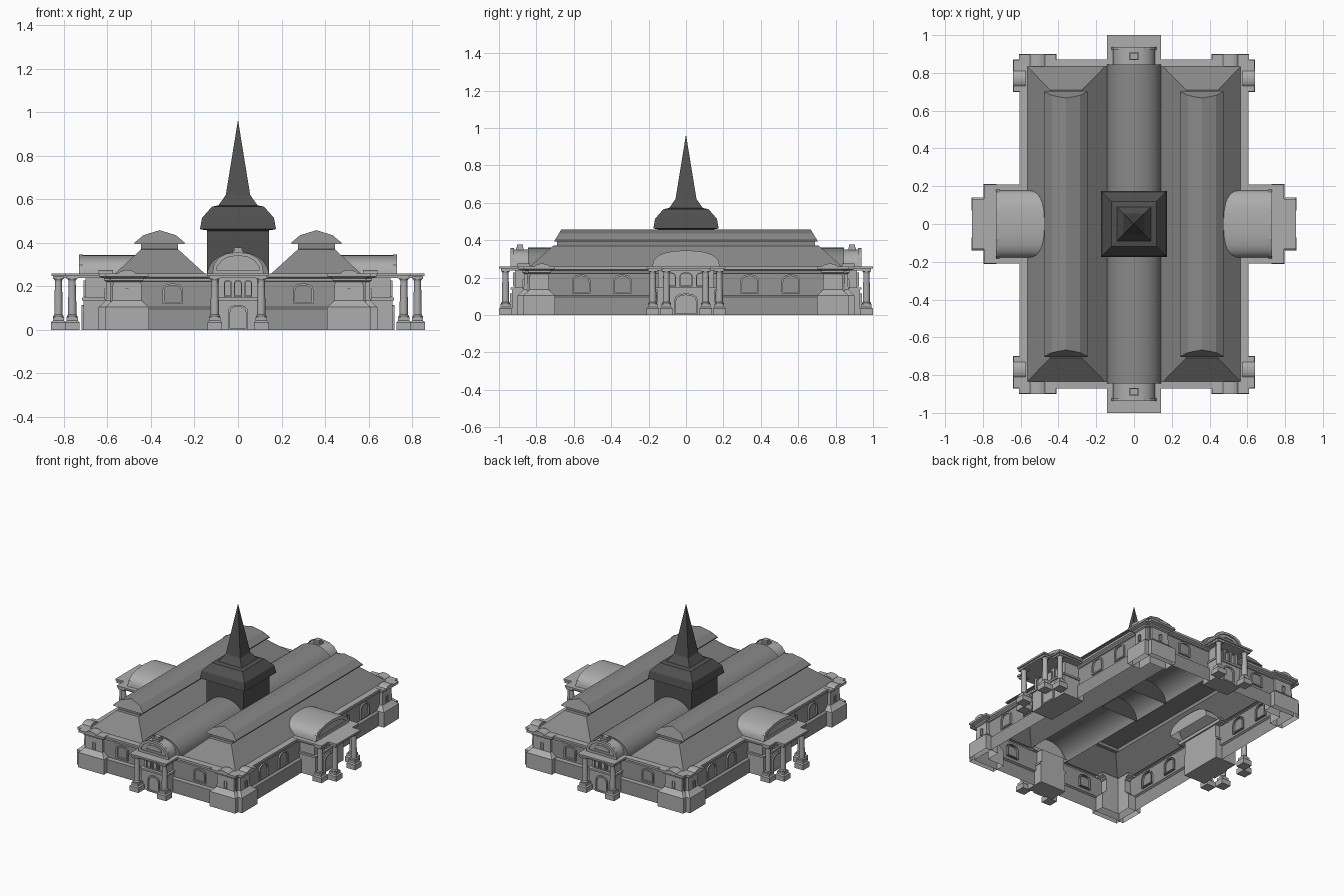
import bpy, bmesh
from math import sin, cos, pi, radians

if "Cube" in bpy.data.objects:
    bpy.data.objects.remove(bpy.data.objects["Cube"])


def mat(name, v):
    m = bpy.data.materials.new(name)
    m.diffuse_color = (v, v, v, 1)
    m.use_nodes = True
    m.node_tree.nodes["Principled BSDF"].inputs["Base Color"].default_value = m.diffuse_color
    return m


WALL, TRIM = mat("wall_grey", .30), mat("trim_grey", .42)
ROOF, DARK = mat("roof_grey", .25), mat("spire_grey", .08)


def loft(name, rings, m, mirror="", bottom=True, top=True, closed=True, smooth=False):
    """Skin a list of point rings, optionally capped and mirrored about the origin."""
    bm = bmesh.new()
    vs = [[bm.verts.new(p) for p in r] for r in rings]
    n = len(rings[0])
    for a, b in zip(vs, vs[1:]):
        for i in range(n if closed else n - 1):
            j = (i + 1) % n
            bm.faces.new((a[i], a[j], b[j], b[i]))
    if bottom:
        bm.faces.new(vs[0][::-1])
    if top:
        bm.faces.new(vs[-1])
    bmesh.ops.remove_doubles(bm, verts=bm.verts, dist=1e-5)
    bmesh.ops.recalc_face_normals(bm, faces=bm.faces)
    me = bpy.data.meshes.new(name)
    bm.to_mesh(me)
    bm.free()
    me.materials.append(m)
    ob = bpy.data.objects.new(name, me)
    bpy.context.collection.objects.link(ob)
    if mirror:
        mod = ob.modifiers.new("mirror", 'MIRROR')
        mod.use_axis = ("x" in mirror, "y" in mirror, False)
        mod.use_mirror_merge = False
    if smooth:
        bpy.ops.object.select_all(action='DESELECT')
        ob.select_set(True)
        bpy.context.view_layer.objects.active = ob
        bpy.ops.object.shade_smooth_by_angle(angle=radians(35))
    return ob


def rect(x0, x1, y0, y1, z):
    return [(x0, y0, z), (x1, y0, z), (x1, y1, z), (x0, y1, z)]


def box(name, x0, x1, y0, y1, z0, z1, m, mirror=""):
    return loft(name, [rect(x0, x1, y0, y1, z) for z in (z0, z1)], m, mirror)


def stack(name, levels, m, **kw):
    """Centred rectangles (half x, half y, z)."""
    return loft(name, [rect(-a, a, -b, b, z) for a, b, z in levels], m, **kw)


def lathe(name, cx, cy, prof, m, mirror):
    rings = [[(cx + r * cos(i * pi / 8), cy + r * sin(i * pi / 8), z) for i in range(16)] for r, z in prof]
    return loft(name, rings, m, mirror, smooth=True)


def arch(w, h, z0, e=2.0, n=16):
    """Half superellipse (u, z) outline."""
    pts = []
    for i in range(n + 1):
        c, s = cos(pi * i / n), sin(pi * i / n)
        pts.append((w * abs(c) ** (2 / e) * (1 if c > 0 else -1), z0 + h * abs(s) ** (2 / e)))
    return pts


def place(pts, side, d):
    """Put (u, z) points on a wall at distance d: 'f' = y wall, 's' = x wall."""
    return [(u, -d, z) if side == "f" else (d, u, z) for u, z in pts]


def barrel(name, side, d0, d1, w, h, z0, m, mirror="", e=2.0):
    p = arch(w, h, z0, e)
    return loft(name, [place(p, side, d0), place(p, side, d1)], m, mirror, closed=False, smooth=True)


def frame(name, side, d, u, w, z0, z1, rise, m=TRIM, mirror="xy", t=.009, out=.01):
    """Raised arched surround."""
    def line(k):
        return [(u + w - k, z0 + k)] + [(u + a, b) for a, b in arch(w - k, rise - k * .5, z1 - rise - k * .5, 2.3, 8)] + [(u - w + k, z0 + k)]
    rings = [place(line(k), side, q) for k, q in ((0, d - .01), (0, d + out), (t, d + out), (t, d - .01))]
    return loft(name, rings, m, mirror, False, False)


# main walls: plinth, shaft and cornice in open shells
stack("plinth", [(.60, .865, 0), (.60, .865, .095), (.585, .85, .105)], WALL, bottom=False, top=False)
stack("main_wall", [(.585, .85, .10), (.585, .85, .235)], WALL, bottom=False, top=False)
stack("cornice", [(.585, .85, .222), (.593, .858, .225), (.593, .858, .235), (.605, .872, .243),
                  (.605, .872, .258), (.565, .835, .26)], TRIM, bottom=False, top=False)

# twin hipped roofs with raised caps
loft("hipped_roof", [rect(.143, .575, -.845, .845, .25), rect(.275, .445, -.71, .71, .37),
                     rect(.275, .445, -.69, .69, .372), rect(.275, .445, -.69, .69, .397)],
     ROOF, "x", bottom=False, top=False)
cap = [(-.115, .394), (-.115, .401), (-.075, .435), (0, .458), (.075, .435), (.115, .401), (.115, .394)]
loft("roof_cap", [[(.36 + u, s * (.705 - (z - .394) * .6), z) for u, z in cap] for s in (-1, 1)], ROOF, "x")

# central vault, tower and spire
barrel("central_vault", "f", -.845, .845, .143, .11, .25, ROOF)
stack("tower", [(.143, .143, .24), (.143, .143, .455), (.15, .15, .462)], DARK, bottom=False)
stack("spire", [(.15, .15, .458), (.175, .175, .463), (.165, .165, .515), (.12, .12, .566), (.09, .09, .572),
                (.056, .056, .62), (0, 0, .965)], DARK, top=False)


# corner pavilions with notched outer corners
def corner(d, z):
    return [(.45 - d, .80, z), (.45 - d, .86 + d, z), (.57 + d, .86 + d, z), (.57 + d, .83 + d, z),
            (.60 + d, .83 + d, z), (.60 + d, .74 - d, z), (.54, .74 - d, z), (.54, .80, z)]


loft("corner_pavilion", [corner(d, z) for d, z in
                         ((.04, 0), (.04, .105), (.028, .115), (.008, .135), (.005, .222))],
     TRIM, "xy", bottom=False, top=False)
loft("corner_cornice", [corner(d, z) for d, z in
                        ((.005, .22), (.015, .226), (.015, .237), (.038, .245), (.038, .26))], TRIM, "xy")
for side, c, d in (("f", .51, .90), ("s", -.77, .64)):
    p = [(u + c, z) for u, z in arch(.042, .02, .255, n=8)]
    loft("corner_crest", [place(p, side, d - .065), place(p, side, d)], TRIM, "xy")
frame("corner_slit", "f", .865, .51, .012, .14, .19, .01, t=.004, out=.008)
frame("corner_slit", "s", .605, .78, .012, .14, .19, .01, t=.004, out=.008)

# wall windows
frame("front_window", "f", .85, .30, .046, .12, .213, .025)
for y in (.34, .56):
    frame("side_window", "s", .585, y, .05, .115, .217, .04)


# columns on stepped pedestals
def column(x, y, mirror):
    sq = lambda h, z: rect(x - h, x + h, y - h, y + h, z)
    loft("pedestal", [sq(h, z) for h, z in ((.034, 0), (.034, .035), (.026, .042), (.026, .058))], TRIM, mirror)
    lathe("column", x, y, [(.024, .055), (.024, .064), (.019, .07), (.019, .12), (.016, .22), (.016, .226),
                           (.023, .236)], TRIM, mirror)
    loft("capital", [sq(.025, .233), sq(.025, .245)], TRIM, mirror)


column(.107, .965, "xy")
column(.762, .178, "xy")
column(.825, .105, "xy")

# front and back porches
box("porch_base", -.10, .10, .80, .93, 0, .135, TRIM, "y")
box("porch_band", -.105, .105, .80, .938, .135, .148, TRIM, "y")
box("porch_wall", -.09, .09, .80, .915, .148, .24, TRIM, "y")
box("porch_architrave", -.133, .133, .83, .99, .238, .248, TRIM, "y")
box("porch_slab", -.142, .142, .83, 1.0, .248, .26, TRIM, "y")
barrel("porch_vault", "f", .84, .93, .112, .092, .258, TRIM, "y", 2.3)
frame("porch_arch", "f", .93, 0, .118, .26, .357, .096, mirror="y", t=.016, out=.008)
frame("porch_lunette", "f", .93, 0, .06, .285, .325, .03, mirror="y", t=.006, out=.005)
frame("porch_door", "f", .93, 0, .046, 0, .115, .035, mirror="y")
for u in (-.047, 0, .047):
    frame("porch_window", "f", .915, u, .018, .152, .228, .012, mirror="y", t=.005)
box("finial_base", -.026, .026, .868, .908, .33, .362, TRIM, "y")
box("finial", -.018, .018, .872, .904, .362, .378, TRIM, "y")

# side porticoes
box("portico_base", .55, .71, -.155, .155, 0, .135, TRIM, "x")
box("portico_band", .55, .718, -.163, .163, .135, .148, TRIM, "x")
box("portico_wall", .55, .70, -.15, .15, .148, .24, TRIM, "x")
for k, z0, z1 in ((.01, .238, .248), (0, .248, .26)):
    box("portico_slab", .54, .793 - k, -.21 + k, .21 - k, z0, z1, TRIM, "x")
    box("portico_slab_front", .78, .858 - k, -.133 + k, .133 - k, z0, z1, TRIM, "x")
barrel("portico_vault", "s", .45, .725, .178, .085, .258, TRIM, "x", 2.6)
frame("portico_arch", "s", .722, 0, .182, .26, .346, .085, mirror="x", t=.02, out=.008)
frame("portico_door", "s", .71, 0, .062, 0, .115, .035, mirror="x")
for u in (-.088, 0, .088):
    frame("portico_window", "s", .70, u, .034, .152, .228, .02, mirror="x", t=.006)
